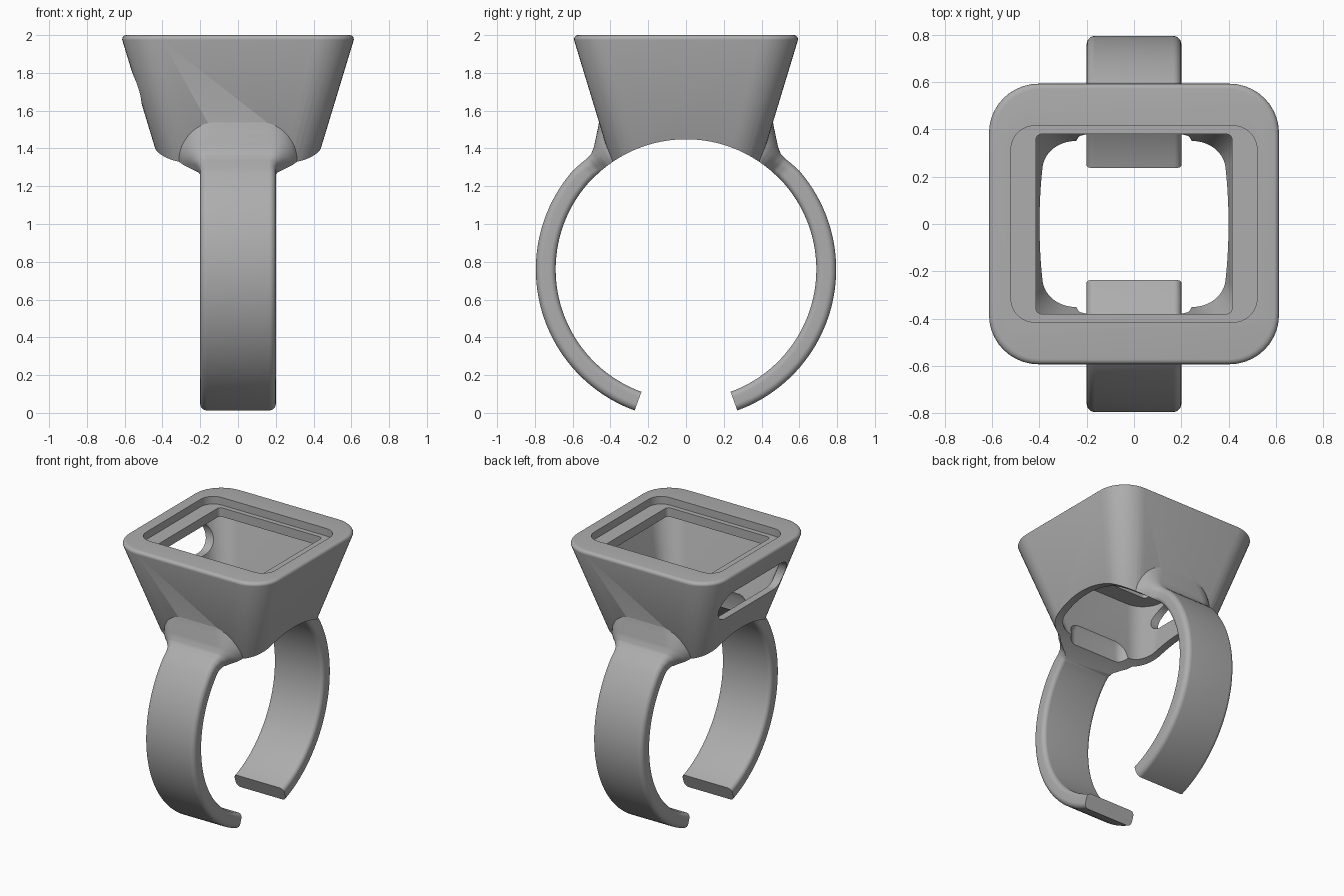
import bpy, bmesh
from math import sin, cos, radians, pi
from mathutils import Vector

if "Cube" in bpy.data.objects:
    bpy.data.objects.remove(bpy.data.objects["Cube"])

metal = bpy.data.materials.new("grey metal")
metal.use_nodes = True
GREY = (0.42, 0.42, 0.42, 1)
metal.diffuse_color = GREY
metal.node_tree.nodes["Principled BSDF"].inputs["Base Color"].default_value = GREY

TAPER = 0.3            # inward slope of the setting walls
FINGER_Z, FINGER_R = 0.76, 0.69


def outline(u0, u1, v0, v1, r_low, r_high, steps=10):
    """Rounded rectangle with separate radii for its low and high corners."""
    points = []
    corners = ((u1, v1, r_high, 0), (u0, v1, r_high, 1),
               (u0, v0, r_low, 2), (u1, v0, r_low, 3))
    for u, v, r, quarter in corners:
        cu = u - r if u == u1 else u + r
        cv = v - r if v == v1 else v + r
        for i in range(steps + 1):
            a = (quarter + i / steps) * pi / 2
            points.append((cu + r * cos(a), cv + r * sin(a)))
    return points


def loft(name, rings):
    """Closed solid skinned through matching rings of points."""
    bm = bmesh.new()
    loops = [[bm.verts.new(p) for p in ring] for ring in rings]
    n = len(loops[0])
    for a, b in zip(loops, loops[1:]):
        for i in range(n):
            j = (i + 1) % n
            bm.faces.new((a[i], a[j], b[j], b[i]))
    bm.faces.new(loops[0])
    bm.faces.new(loops[-1])
    bmesh.ops.recalc_face_normals(bm, faces=bm.faces)
    mesh = bpy.data.meshes.new(name)
    bm.to_mesh(mesh)
    bm.free()
    mesh.materials.append(metal)
    obj = bpy.data.objects.new(name, mesh)
    bpy.context.collection.objects.link(obj)
    return obj


def block(name, hx, hy, radius, levels):
    """Vertical rounded block; levels are (z, inset) pairs."""
    rings = []
    for z, inset in levels:
        r = max(radius - inset * 0.25, 0.01)
        rings.append([(x, y, z) for x, y in outline(
            inset - hx, hx - inset, inset - hy, hy - inset, r, r)])
    return loft(name, rings)


def combine(target, tool, operation):
    mod = target.modifiers.new(tool.name, "BOOLEAN")
    mod.operation, mod.object, mod.solver = operation, tool, "EXACT"
    bpy.context.view_layer.objects.active = target
    bpy.ops.object.modifier_apply(modifier=mod.name)
    bpy.data.objects.remove(tool)


# Tapered setting with a softened top rim
rim = 0.025
levels = [(1.0, TAPER)]
for i in range(6):
    a = i / 5 * pi / 2
    levels.append((2 - rim + rim * sin(a), rim * (1 - cos(a)) + 0.004 * (1 - i / 5)))
ring = block("ring_body", 0.617, 0.597, 0.21, levels)

# Band arms: (angle from top, outer radius, half width, inner radius, outer rounding)
stations = [(160, 0.795, 0.2, 0.69, 0.035), (49, 0.795, 0.2, 0.69, 0.035),
            (45, 0.79, 0.202, 0.688, 0.04), (42, 0.787, 0.215, 0.68, 0.05),
            (39.5, 0.79, 0.245, 0.66, 0.07), (37, 0.81, 0.285, 0.65, 0.11),
            (34.5, 0.843, 0.31, 0.64, 0.15), (32, 0.88, 0.32, 0.63, 0.18),
            (30, 0.915, 0.32, 0.62, 0.2), (28, 0.945, 0.31, 0.6, 0.2),
            (25, 0.96, 0.29, 0.6, 0.2)]


def arm(name, side):
    rings = []
    for k, (a, b) in enumerate(zip(stations, stations[1:])):
        steps = 48 if k == 0 else 3
        for i in range(steps):
            rings.append([p + (q - p) * i / steps for p, q in zip(a, b)])
    rings.append(stations[-1])
    skins = []
    for angle, outer, half, inner, rounding in rings:
        t = radians(angle)
        skins.append([(x, side * r * sin(t), FINGER_Z + r * cos(t))
                      for x, r in outline(-half, half, inner, outer, 0.03, rounding)])
    return loft(name, skins)


for side, name in ((-1, "front_arm"), (1, "back_arm")):
    combine(ring, arm(name, side), "UNION")

# Finger hole
hole = [(FINGER_R * 0.998 * cos(i * pi / 80), FINGER_Z + FINGER_R * 0.998 * sin(i * pi / 80))
        for i in range(160)]
combine(ring, loft("finger_hole", [[(x, y, z) for y, z in hole] for x in (-1, 1)]), "DIFFERENCE")

# Hollow inside, stone seat and the opening through its ledge
wall = 0.052
combine(ring, block("cavity", 0.617 - wall, 0.597 - wall, 0.17,
                    [(1.0, TAPER), (1.88, 0.036)]), "DIFFERENCE")
combine(ring, block("opening", 0.415, 0.38, 0.025, [(1.8, 0), (2.1, 0)]), "DIFFERENCE")
combine(ring, block("seat", 0.52, 0.415, 0.1, [(1.945, 0), (2.1, 0)]), "DIFFERENCE")

# Hollows behind the arm roots
combine(ring, block("root_hollow", 0.25, 0.4, 0.08,
                    [(1.2, 0), (1.42, 0), (1.5, 0.03), (1.55, 0.08)]), "DIFFERENCE")

# Long rounded slot in one side wall
slot = outline(-0.38, 0.38, 1.63, 1.84, 0.104, 0.104)
combine(ring, loft("side_slot", [[(x, y, z) for y, z in slot] for x in (-0.9, -0.3)]), "DIFFERENCE")

# Smooth shading with crisp edges
bpy.ops.object.select_all(action="DESELECT")
ring.select_set(True)
bpy.context.view_layer.objects.active = ring
bpy.ops.object.shade_smooth_by_angle(angle=radians(32))
